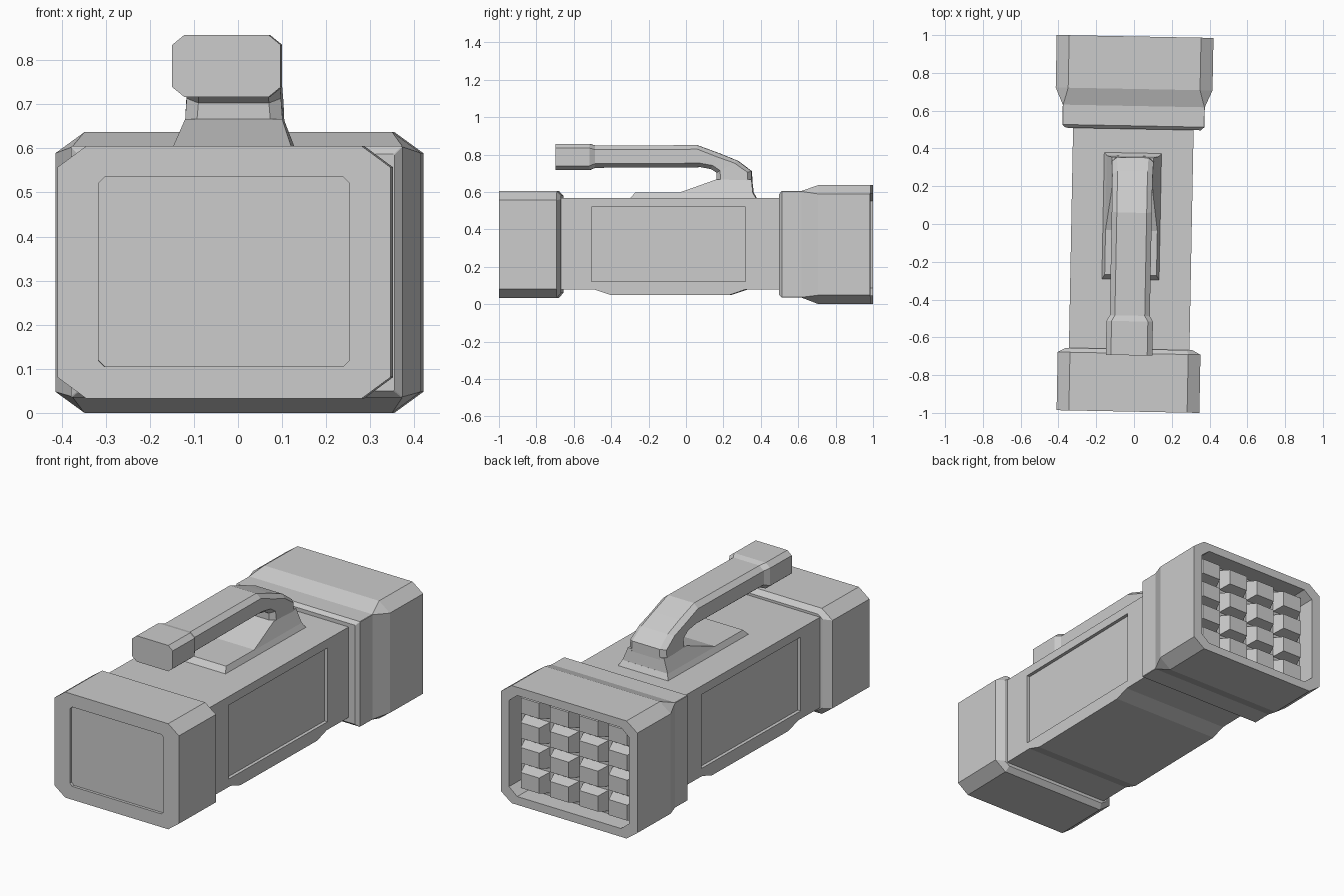
import bpy, bmesh
from mathutils import Matrix, Vector

if "Cube" in bpy.data.objects:
    bpy.data.objects.remove(bpy.data.objects["Cube"])


def make(name, verts, faces):
    me = bpy.data.meshes.new(name)
    bm = bmesh.new()
    vs = [bm.verts.new(v) for v in verts]
    for f in faces:
        bm.faces.new([vs[i] for i in f])
    bmesh.ops.recalc_face_normals(bm, faces=bm.faces)
    bm.to_mesh(me)
    bm.free()
    ob = bpy.data.objects.new(name, me)
    bpy.context.collection.objects.link(ob)
    return ob


def loft(name, rings):
    """Skin equal-length closed rings and cap both ends."""
    n = len(rings[0])
    verts = [p for r in rings for p in r]
    faces = [[k * n + i, k * n + (i + 1) % n, (k + 1) * n + (i + 1) % n, (k + 1) * n + i]
             for k in range(len(rings) - 1) for i in range(n)]
    faces += [list(range(n)), [len(verts) - n + i for i in range(n)]]
    return make(name, verts, faces)


def octagon(hw, bot, top, cx, cv):
    """Chamfered ring; bot and top are points on the centre plane."""
    b, t = Vector(bot), Vector(top)
    up = (t - b).normalized()
    out = []
    for x, base, s in ((-hw + cx, b, 0), (hw - cx, b, 0), (hw, b, 1), (hw, t, -1),
                       (hw - cx, t, 0), (-hw + cx, t, 0), (-hw, t, -1), (-hw, b, 1)):
        p = base + up * cv * s
        out.append((x, p.y, p.z))
    return out


def shell(name, sections):
    """Sections: y, half width, z low, z high, chamfer x, chamfer z."""
    return loft(name, [octagon(hw, (0, y, a), (0, y, b), cx, cz)
                       for y, hw, a, b, cx, cz in sections])


def rect(hx, y0, y1, z):
    return [(-hx, y0, z), (hx, y0, z), (hx, y1, z), (-hx, y1, z)]


def cut(target, cutter):
    m = target.modifiers.new("cut", 'BOOLEAN')
    m.object, m.operation, m.solver = cutter, 'DIFFERENCE', 'EXACT'
    cutter.hide_render = True
    bpy.context.view_layer.objects.active = target
    bpy.ops.object.modifier_apply(modifier=m.name)
    bpy.data.objects.remove(cutter)


# rear cap with shallow panel
cap = shell("rear_cap", [(-.993, .378, .033, .605, .065, .048),
                         (-.685, .378, .033, .605, .065, .048),
                         (-.662, .335, .06, .58, .03, .02)])
cut(cap, shell("cap_cutter", [(-1.1, .285, .105, .535, .014, .014),
                              (-.978, .285, .105, .535, .014, .014)]))

# main body with bottom bump and side panels
profile = [(-.7, .077), (-.48, .077), (-.40, .05), (.24, .05), (.32, .077),
           (.55, .077), (.55, .567), (-.7, .567)]
body = loft("body", [[(x, y, z) for y, z in profile] for x in (-.319, .319)])
for s in (-1, 1):
    cut(body, loft("side_cutter", [[(s * x, y, z) for y, z in
                                    ((-.5, .12), (.325, .12), (.325, .52), (-.5, .52))]
                                   for x in (.301, .4)]))

# flared head with lens recess
head = shell("lamp_head", [(.503, .358, .05, .587, .002, .002),
                           (.52, .376, .035, .605, .002, .002),
                           (.625, .376, .035, .605, .002, .002),
                           (.715, .415, 0, .637, .066, .048),
                           (.993, .415, 0, .637, .066, .048)])
cut(head, shell("lens_cutter", [(.89, .365, .045, .592, .05, .04),
                                (1.1, .365, .045, .592, .05, .04)]))

# grid of tapered lens blocks
verts, faces = [], []
for i in range(4):
    for j in range(4):
        cx, cz = (i - 1.5) * .178, .3185 + (j - 1.5) * .135
        o = len(verts)
        for y, hx, hz in ((.885, .078, .058), (.952, .056, .042)):
            verts += [(cx + a * hx, y, cz + b * hz)
                      for a, b in ((-1, -1), (1, -1), (1, 1), (-1, 1))]
        faces += [[o + k for k in (0, 1, 2, 3)], [o + k for k in (4, 5, 6, 7)]]
        faces += [[o + k, o + (k + 1) % 4, o + 4 + (k + 1) % 4, o + 4 + k] for k in range(4)]
make("lens_blocks", verts, faces)

# carrying handle: half width, top (y, z), bottom (y, z)
path = [(.123, (-.695, .857), (-.695, .717)), (.123, (-.515, .857), (-.515, .717)),
        (.106, (-.485, .848), (-.485, .729)), (.106, (.06, .85), (.08, .732)),
        (.106, (.18, .806), (.135, .722)), (.107, (.28, .765), (.165, .703)),
        (.11, (.352, .71), (.165, .667)), (.115, (.355, .59), (.165, .585))]
loft("handle", [octagon(hw, (0, *b), (0, *t), .027, .022) for hw, t, b in path])

# handle foot: base plate and sloped wedge
loft("handle_base", [rect(.155, -.30, .38, .56), rect(.137, -.27, .36, .596)])
loft("handle_wedge", [rect(.138, -.04, .36, .594), rect(.11, .165, .352, .667)])

# whole lamp sits slightly turned
turn = Matrix.Translation((-.013, 0, 0)) @ Matrix.Rotation(-.019, 4, 'Z')
for ob in bpy.context.collection.objects:
    ob.data.transform(turn)
